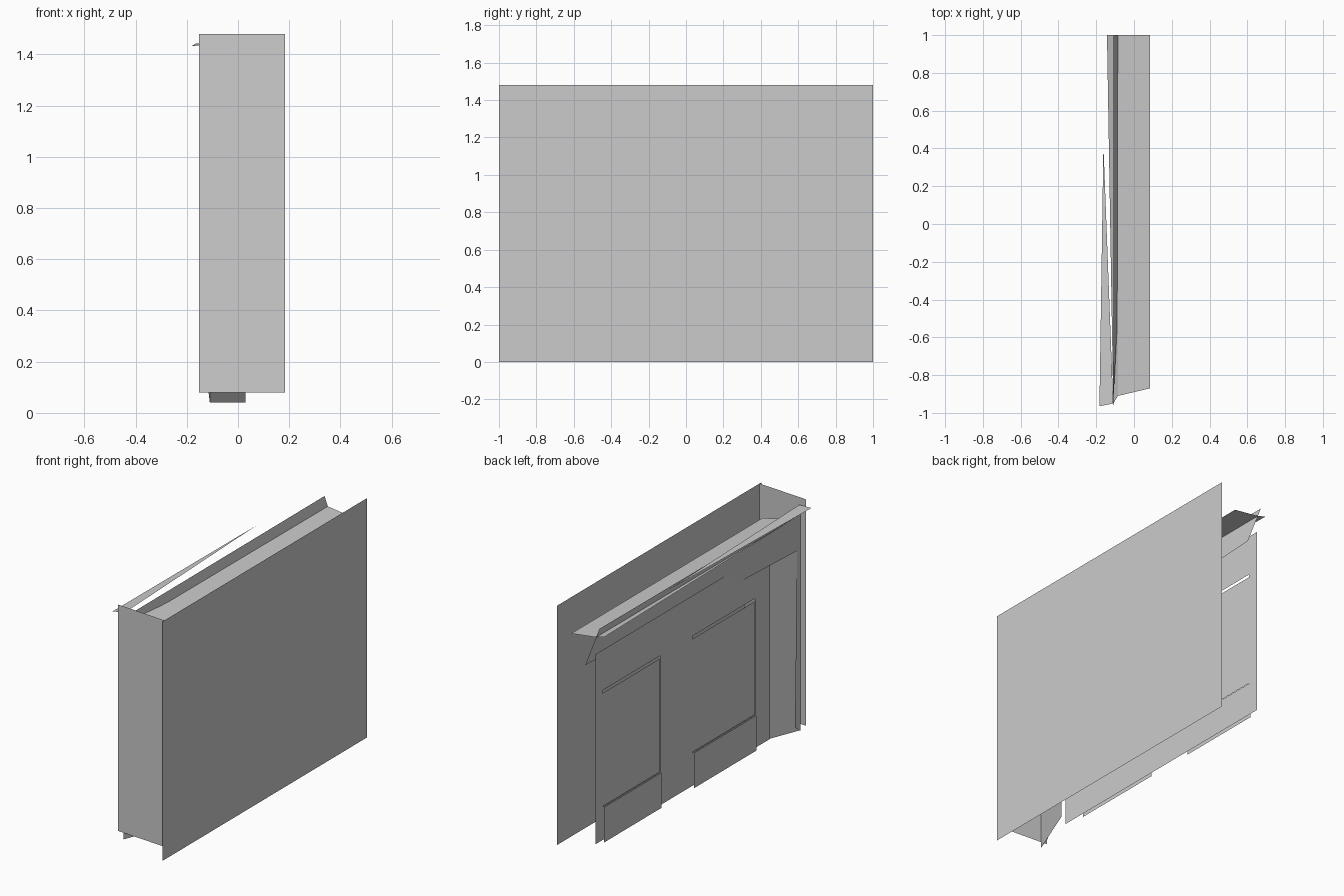
import bpy

if "Cube" in bpy.data.objects:
    bpy.data.objects.remove(bpy.data.objects["Cube"])


def sheet(name, faces):
    """Object made of separate single-sided polygons, each a list of corner points."""
    verts, polys = [], []
    for f in faces:
        polys.append(list(range(len(verts), len(verts) + len(f))))
        verts += f
    mesh = bpy.data.meshes.new(name)
    mesh.from_pydata(verts, [], polys)
    ob = bpy.data.objects.new(name, mesh)
    bpy.context.collection.objects.link(ob)
    return ob


def upright(a, b, z0, z1):
    """Vertical quad standing on the plan line a-b."""
    return [(*a, z0), (*b, z0), (*b, z1), (*a, z1)]


def loft(near, far):
    """Quads between two matching rows of points."""
    return [[near[i], near[i + 1], far[i + 1], far[i]] for i in range(len(near) - 1)]


# Big outer panel and the end wall joined to it
sheet("outer_panel", [upright((0.183, -1), (0.183, 1), 0, 1.48)])
sheet("end_wall", [upright((-0.152, -0.957), (0.183, -0.98), 0.08, 1.48)])

# Inner wall, with two window openings
X = -0.08
windows = [(-0.56, 0.05), (0.37, 0.93)]
Z_SILL, Z_HEAD = 0.28, 1.0
ys = [-0.705, -0.56, 0.05, 0.37, 0.93, 1.0]
wall = []
for y0, y1 in zip(ys, ys[1:]):
    if (y0, y1) in windows:
        wall += [upright((X, y1), (X, y0), 0.075, Z_SILL),
                 upright((X, y1), (X, y0), Z_HEAD, 1.25)]
    else:
        wall.append(upright((X, y1), (X, y0), 0.075, 1.25))
sheet("inner_wall", wall)

# Window panes leave a thin slot at the head; plinths stand proud below
for i, (y0, y1) in enumerate(windows):
    sheet(f"window_pane_{i}", [upright((X + 0.003, y1), (X + 0.003, y0), Z_SILL, 0.98)])
    sheet(f"plinth_{i}", [upright((X - 0.01, y1), (X - 0.01, y0), 0.062, Z_SILL)])

# Slanting corner wall and its narrow trim
sheet("corner_wall", [upright((0.03, -0.61), (-0.11, -0.96), 0.04, 1.16)])
sheet("corner_trim", [[(-0.11, -0.96, 0.04), (-0.115, -0.90, 0.08),
                       (-0.105, -0.94, 1.38), (-0.11, -0.96, 1.38)]])

# Ledge that rises slightly outwards, mitred at the end wall
sheet("ledge", loft([(0.085, -0.87, 1.335), (-0.085, -0.91, 1.357), (-0.11, -0.95, 1.375)],
                    [(0.085, 1, 1.335), (-0.085, 1, 1.357), (-0.143, 1, 1.375)]))

# Cornice board leaning through the ledge
sheet("cornice_board", loft([(-0.11, -0.955, 1.41), (-0.11, -0.96, 1.16)],
                            [(-0.108, 1, 1.415), (-0.011, 1, 1.165)]))

# Tapering lip above the cornice
sheet("cornice_lip", [[(-0.183, -0.965, 1.432), (-0.11, -0.95, 1.438), (-0.162, 0.42, 1.443)]])
